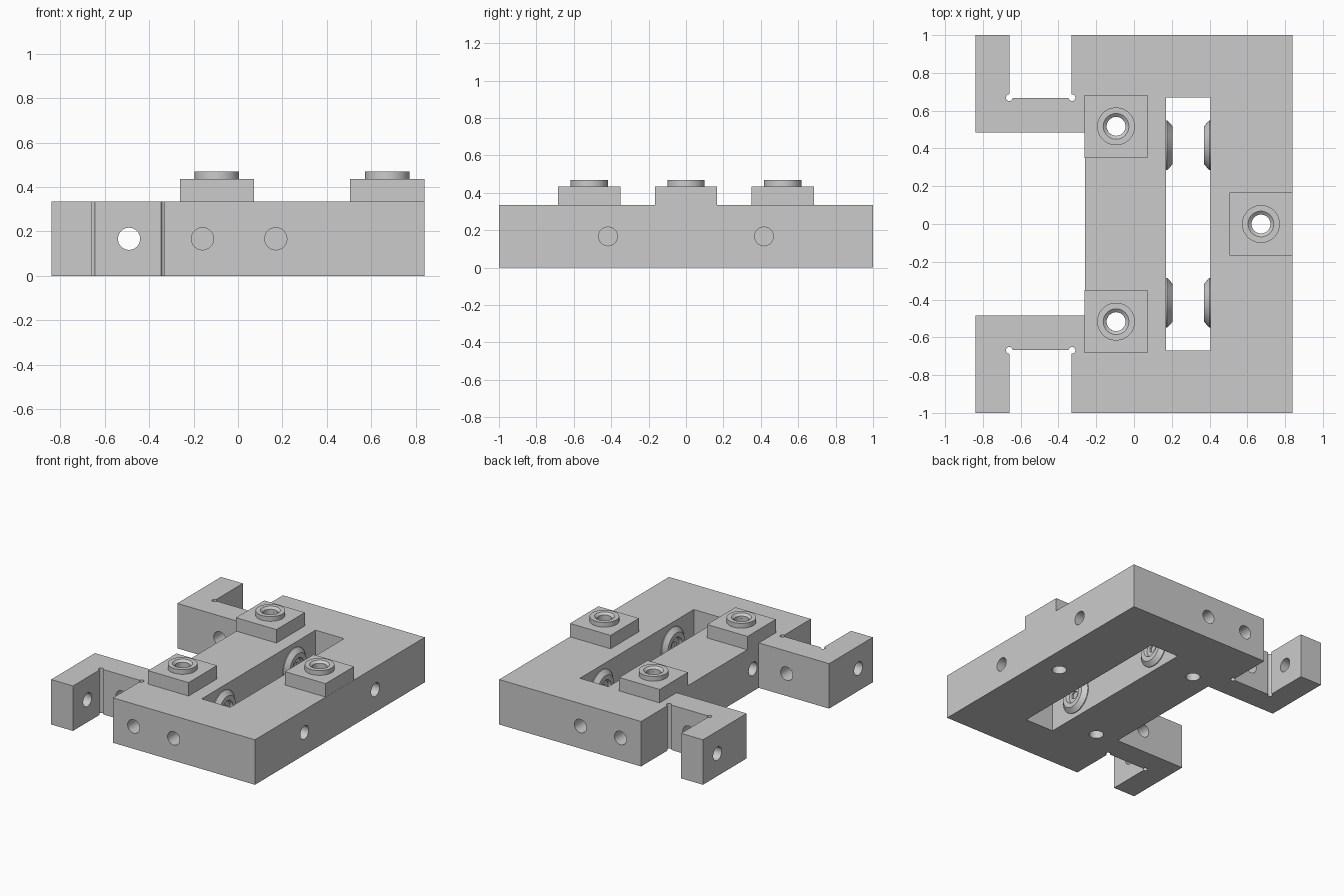
import bpy, bmesh, math
from mathutils import Matrix, Vector

cube = bpy.data.objects.get("Cube")
if cube:
    bpy.data.objects.remove(cube, do_unlink=True)

grey = bpy.data.materials.new("machined grey")
grey.use_nodes = True
COLOUR = (0.6, 0.6, 0.6, 1)
grey.diffuse_color = COLOUR
grey.node_tree.nodes["Principled BSDF"].inputs["Base Color"].default_value = COLOUR

H = 0.335       # plate height
MID = 0.167     # height of the side holes
R = 0.05        # hole radius


def to_object(name, bm):
    bmesh.ops.recalc_face_normals(bm, faces=bm.faces)
    mesh = bpy.data.meshes.new(name)
    bm.to_mesh(mesh)
    bm.free()
    mesh.materials.append(grey)
    obj = bpy.data.objects.new(name, mesh)
    bpy.context.collection.objects.link(obj)
    return obj


def box(name, x0, x1, y0, y1, z0, z1):
    bm = bmesh.new()
    bmesh.ops.create_cube(bm, size=1)
    bmesh.ops.scale(bm, vec=(x1 - x0, y1 - y0, z1 - z0), verts=bm.verts)
    bmesh.ops.translate(bm, vec=((x0 + x1) / 2, (y0 + y1) / 2, (z0 + z1) / 2), verts=bm.verts)
    return to_object(name, bm)


def rod(start, end, radius=R, sides=32):
    """Cylinder between two points, used for drilling."""
    a, b = Vector(start), Vector(end)
    bm = bmesh.new()
    turn = (b - a).to_track_quat('Z', 'Y').to_matrix().to_4x4()
    bmesh.ops.create_cone(bm, cap_ends=True, segments=sides, radius1=radius, radius2=radius,
                          depth=(b - a).length, matrix=Matrix.Translation((a + b) / 2) @ turn)
    return to_object("cutter", bm)


def lathe(name, profile, place, steps=48):
    """Spin a closed (radius, height) profile around its own axis."""
    bm = bmesh.new()
    verts = [bm.verts.new((r, 0, h)) for r, h in profile]
    edges = [bm.edges.new((verts[i], verts[(i + 1) % len(verts)])) for i in range(len(verts))]
    bmesh.ops.spin(bm, geom=verts + edges, cent=(0, 0, 0), axis=(0, 0, 1),
                   angle=math.tau, steps=steps)
    bmesh.ops.remove_doubles(bm, verts=bm.verts, dist=0.0005)
    bmesh.ops.transform(bm, matrix=place, verts=bm.verts)
    return to_object(name, bm)


def cut(obj, cutter):
    cutter.hide_render = True
    mod = obj.modifiers.new("cut", 'BOOLEAN')
    mod.operation, mod.solver, mod.object = 'DIFFERENCE', 'EXACT', cutter
    bpy.context.view_layer.objects.active = obj
    bpy.ops.object.modifier_apply(modifier=mod.name)
    bpy.data.objects.remove(cutter, do_unlink=True)


def smooth(obj):
    bpy.ops.object.select_all(action='DESELECT')
    obj.select_set(True)
    bpy.context.view_layer.objects.active = obj
    bpy.ops.object.shade_smooth_by_angle(angle=math.radians(30))


# Plate with two hooked arms, mirrored front to back
half = [(0.84, 1), (-0.33, 1), (-0.33, 0.667), (-0.66, 0.667), (-0.66, 1),
        (-0.84, 1), (-0.84, 0.485), (-0.26, 0.485)]
outline = half + [(x, -y) for x, y in reversed(half)]
bm = bmesh.new()
base = bm.faces.new([bm.verts.new((x, y, 0)) for x, y in outline])
top = bmesh.ops.extrude_face_region(bm, geom=[base])
bmesh.ops.translate(bm, vec=(0, 0, H), verts=[v for v in top["geom"] if isinstance(v, bmesh.types.BMVert)])
plate = to_object("base_plate", bm)

# Long slot, corner reliefs and side holes
cut(plate, box("cutter", 0.17, 0.405, -0.67, 0.67, -0.1, 0.5))
for s in (-1, 1):
    for x in (-0.66, -0.328):
        cut(plate, rod((x, s * 0.669, -0.1), (x, s * 0.669, 0.5), 0.018, 20))
    for x in (-0.16, 0.17):
        cut(plate, rod((x, s * 1.1, MID), (x, s * 0.72, MID)))
    cut(plate, rod((-0.49, s * 0.4, MID), (-0.49, s * 0.75, MID)))
    cut(plate, rod((-0.9, s * 0.83, MID), (-0.6, s * 0.83, MID)))
    cut(plate, rod((-0.3, s * 0.417, MID), (0.1, s * 0.417, MID)))
    cut(plate, rod((0.9, s * 0.417, MID), (0.48, s * 0.417, MID)))

# Square pads with round bushings, drilled right through
pads = {"front_pad": (-0.095, -0.517), "back_pad": (-0.095, 0.517), "side_pad": (0.672, 0)}
for name, (x, y) in pads.items():
    w = 0.167
    pad = box(name, x - w, x + w, y - w, y + w, H, 0.435)
    for part in (pad, plate):
        cut(part, rod((x, y, -0.1), (x, y, 0.6)))
    smooth(pad)
    ring = [(R, 0), (0.1, 0), (0.1, 0.035), (0.068, 0.035), (R, 0.02)]
    smooth(lathe(name.replace("pad", "bushing"), ring, Matrix.Translation((x, y, 0.435))))
smooth(plate)

# Bevelled screw heads facing each other across the slot
head = [(0, 0), (0.132, 0), (0.132, 0.006), (0.1, 0.035), (0.066, 0.035), (0.056, 0.015), (0, 0.015)]
for side, x, angle in (("inner", 0.17, 90), ("outer", 0.405, -90)):
    for end, y in (("front", -0.417), ("back", 0.417)):
        place = Matrix.Translation((x, y, MID)) @ Matrix.Rotation(math.radians(angle), 4, 'Y')
        screw = lathe(f"{end}_{side}_screw_head", head, place)
        d = math.copysign(0.03, angle)
        cut(screw, rod((x + d / 10, y, MID), (x + d, y, MID), 0.03, 6))
        smooth(screw)
